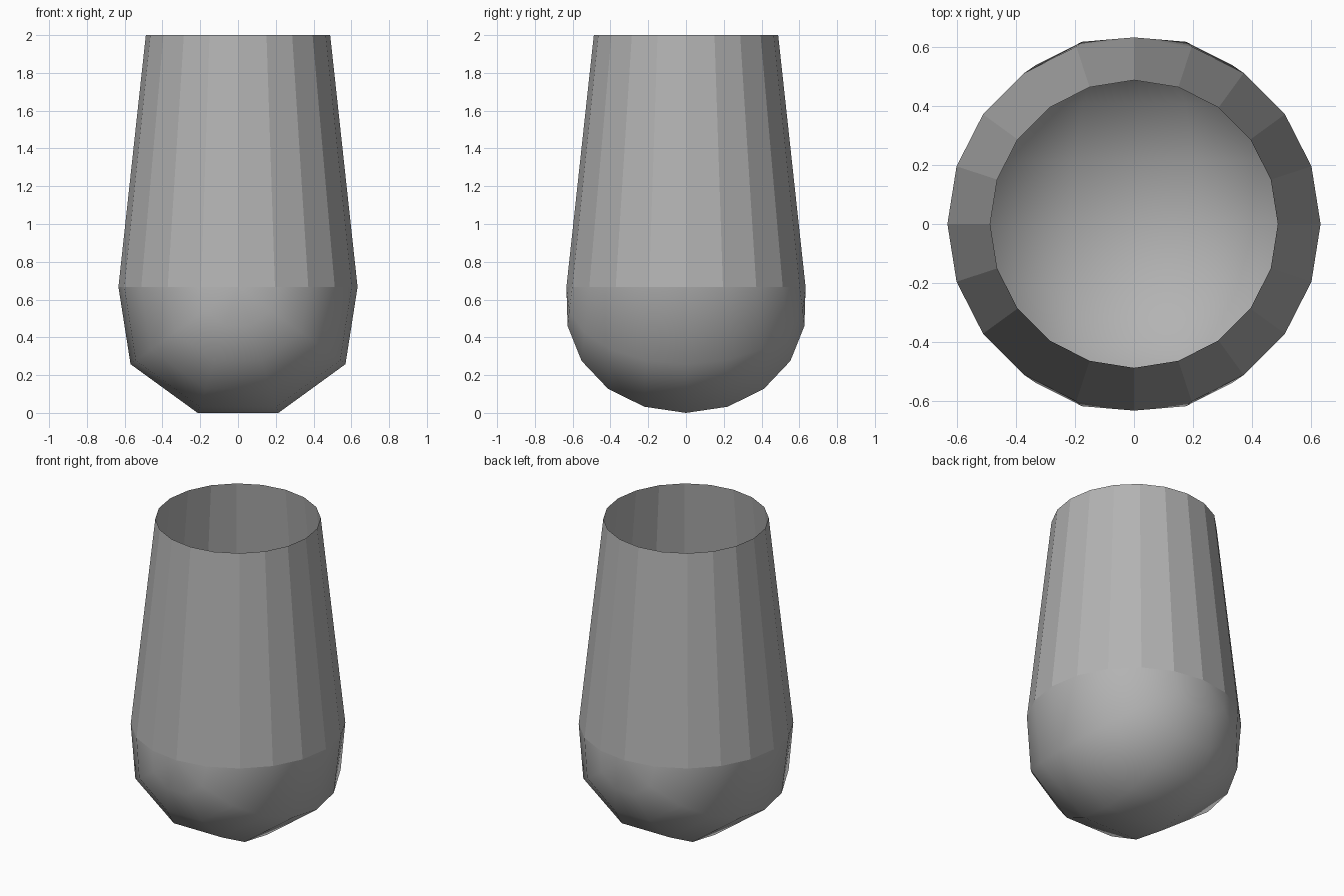
import bpy, bmesh
from math import sin, cos, pi

cube = bpy.data.objects.get("Cube")
if cube:
    bpy.data.objects.remove(cube, do_unlink=True)

SIDES = 20
RIM_Z, TOP_Z = 0.667, 2.0
R_BASE, R_TOP = 0.633, 0.488

grey = bpy.data.materials.new("mid_grey")
grey.use_nodes = True
color = (0.45, 0.45, 0.45, 1)
grey.diffuse_color = color
grey.node_tree.nodes["Principled BSDF"].inputs["Base Color"].default_value = color


def finish(name, bm, smooth):
    for f in bm.faces:
        f.smooth = smooth
    mesh = bpy.data.meshes.new(name)
    bm.to_mesh(mesh)
    bm.free()
    mesh.materials.append(grey)
    obj = bpy.data.objects.new(name, mesh)
    bpy.context.collection.objects.link(obj)
    return obj


# Open tapered tube, flat sided
bm = bmesh.new()
rings = []
for r, z in ((R_BASE, RIM_Z), (R_TOP, TOP_Z)):
    rings.append([bm.verts.new((r * sin(2 * pi * i / SIDES), r * cos(2 * pi * i / SIDES), z))
                  for i in range(SIDES)])
low, high = rings
for i in range(SIDES):
    n = (i + 1) % SIDES
    bm.faces.new((low[n], low[i], high[i], high[n]))
finish("tapered_tube", bm, False)

# Rounded bottom: six arcs bridging the two halves of the rim, meeting front and back
# each arc: half width, depth below the rim, bulge along y
side = [(R_BASE, 0.0, 0.0), (0.569, 0.409, 0.055), (0.214, RIM_Z, 0.085)]
arcs = side + [(-w, d, b) for w, d, b in reversed(side)]
HALF = SIDES // 2
bm = bmesh.new()
back = bm.verts.new((0, R_BASE, RIM_Z))
front = bm.verts.new((0, -R_BASE, RIM_Z))
grid = []
for width, depth, bulge in arcs:
    row = [back]
    for k in range(1, HALF):
        s, c = sin(pi * k / HALF), cos(pi * k / HALF)
        row.append(bm.verts.new((width * s, R_BASE * c + bulge * s * c, RIM_Z - depth * s)))
    grid.append(row + [front])
for a, b in zip(grid, grid[1:]):
    for k in range(HALF):
        corners = dict.fromkeys((a[k], b[k], b[k + 1], a[k + 1]))
        bm.faces.new(list(corners))
bmesh.ops.recalc_face_normals(bm, faces=bm.faces)
# make sure the bowl faces outward
bm.normal_update()
if sum(f.normal.z for f in bm.faces) > 0:
    bmesh.ops.reverse_faces(bm, faces=bm.faces)
finish("rounded_bottom", bm, True)
